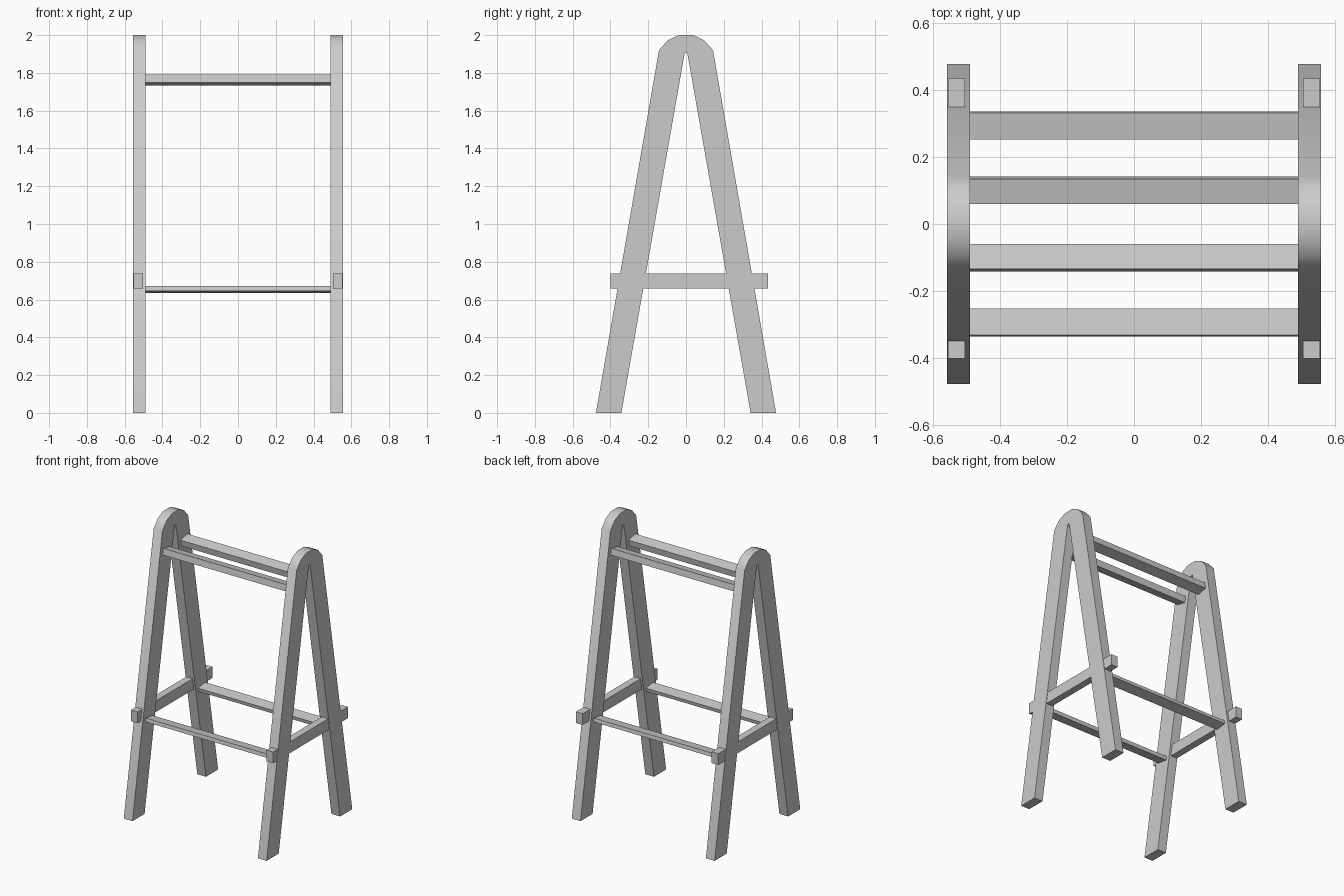
import bpy, bmesh
from math import radians

if "Cube" in bpy.data.objects:
    bpy.data.objects.remove(bpy.data.objects["Cube"])


def extrude_profile(name, pts, x0, x1, smooth=False):
    """Solid made from a closed (y, z) profile spanning x0..x1."""
    bm = bmesh.new()
    face = bm.faces.new([bm.verts.new((x0, y, z)) for y, z in pts])
    ext = bmesh.ops.extrude_face_region(bm, geom=[face])
    verts = [g for g in ext["geom"] if isinstance(g, bmesh.types.BMVert)]
    bmesh.ops.translate(bm, verts=verts, vec=(x1 - x0, 0, 0))
    bmesh.ops.recalc_face_normals(bm, faces=bm.faces)
    mesh = bpy.data.meshes.new(name)
    bm.to_mesh(mesh)
    bm.free()
    ob = bpy.data.objects.new(name, mesh)
    bpy.context.collection.objects.link(ob)
    if smooth:
        bpy.context.view_layer.objects.active = ob
        ob.select_set(True)
        bpy.ops.object.shade_smooth_by_angle(angle=radians(35))
        ob.select_set(False)
    return ob


# A-shaped end frame: right half of the outline, mirrored to the left
half = [(0.007, 1.905), (0.342, 0), (0.477, 0),
        (0.143, 1.92), (0.096, 1.973), (0.037, 2.0)]
frame = half + [(-y, z) for y, z in reversed(half)]

# Horizontal brace running through each frame
brace = [(-0.40, 0.658), (0.433, 0.658), (0.433, 0.737), (-0.40, 0.737)]

for side, s in (("left", -1), ("right", 1)):
    extrude_profile(f"{side}_frame", frame, s * 0.489, s * 0.557, smooth=True)
    extrude_profile(f"{side}_brace", brace, s * 0.503, s * 0.554)

# Slanted rails joining the frames, cut parallel to the legs
rails = {
    "upper": [(0.141, 1.748), (0.134, 1.792), (0.059, 1.776), (0.067, 1.732)],
    "lower": [(0.335, 0.646), (0.331, 0.671), (0.252, 0.659), (0.257, 0.634)],
}
for level, pts in rails.items():
    for side, s in (("front", -1), ("back", 1)):
        extrude_profile(f"{level}_{side}_rail",
                        [(s * y, z) for y, z in pts], -0.49, 0.49)
